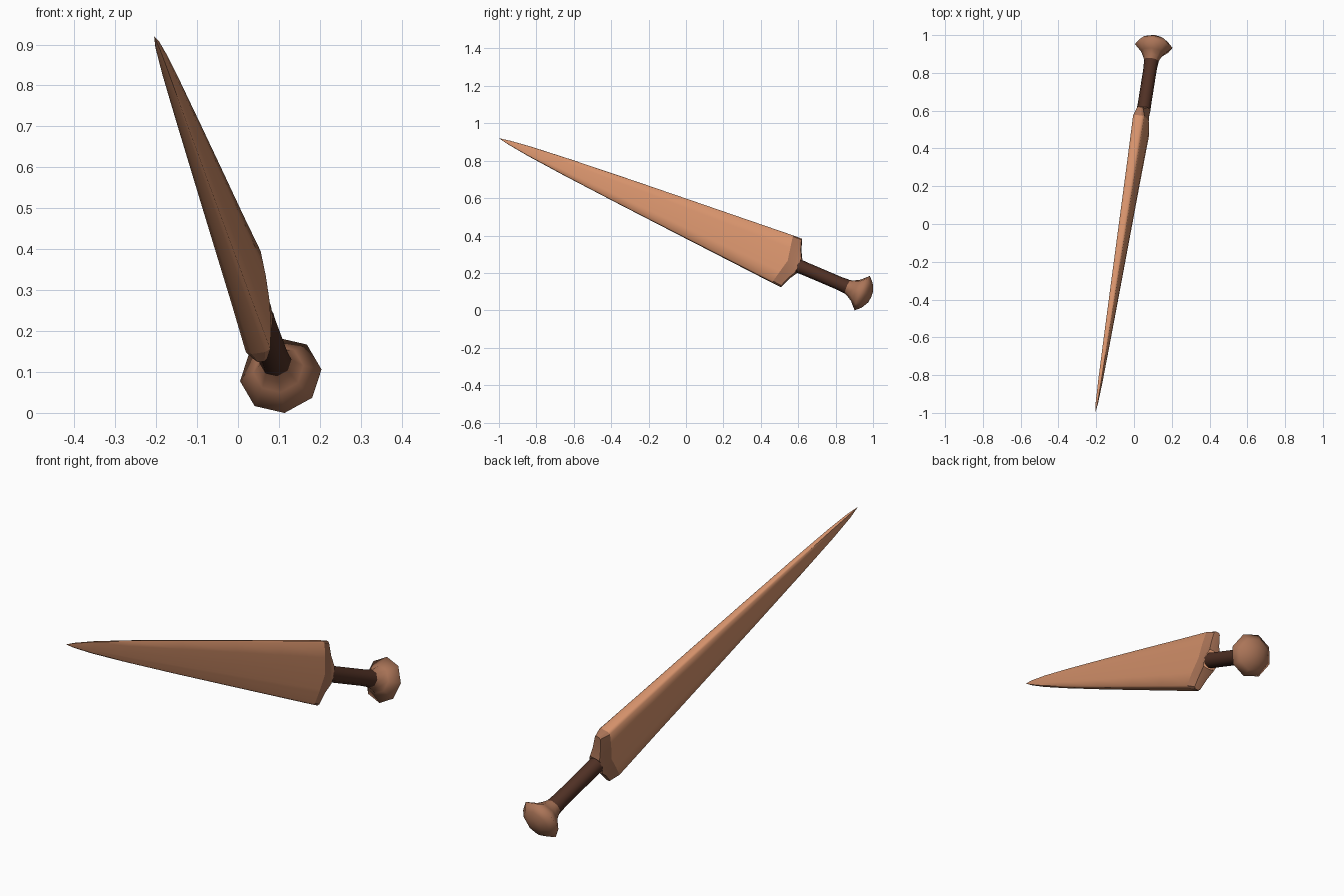
import bpy, bmesh, math
from mathutils import Vector

if "Cube" in bpy.data.objects:
    bpy.data.objects.remove(bpy.data.objects["Cube"])

# Frame of the dagger: tip, axis toward the pommel, width and thickness directions
TIP = Vector((-0.205, -1.0, 0.92))
E = Vector((0.145, 0.910, -0.388)).normalized()
W = Vector((-0.091, 0.403, 0.911))
W = (W - E * W.dot(E)).normalized()
N = E.cross(W)


def material(name, rgb):
    m = bpy.data.materials.new(name)
    m.diffuse_color = (*rgb, 1)
    m.use_nodes = True
    m.node_tree.nodes["Principled BSDF"].inputs["Base Color"].default_value = m.diffuse_color
    return m


COPPER = material("copper", (0.68, 0.292, 0.15))
BROWN = material("copper brown", (0.41, 0.178, 0.098))
DARK = material("dark leather", (0.08, 0.030, 0.018))


def at(s, w, n):
    return TIP + E * s + W * w + N * n


def loft(name, rings, mat, angle):
    """Skin open-ended rings of points; a one-point ring closes an end."""
    bm = bmesh.new()
    rows = [[bm.verts.new(p) for p in r] for r in rings]
    for a, b in zip(rows, rows[1:]):
        k = max(len(a), len(b))
        for i in range(k):
            j = (i + 1) % k
            if len(a) == 1:
                bm.faces.new((a[0], b[j], b[i]))
            elif len(b) == 1:
                bm.faces.new((a[i], a[j], b[0]))
            else:
                bm.faces.new((a[i], a[j], b[j], b[i]))
    # Turn the skin outward
    bm.normal_update()
    f = max(bm.faces, key=lambda f: f.calc_area())
    c = f.calc_center_median() - TIP
    if f.normal.dot(c - E * c.dot(E)) < 0:
        bmesh.ops.reverse_faces(bm, faces=bm.faces)
    me = bpy.data.meshes.new(name)
    bm.to_mesh(me)
    bm.free()
    me.materials.append(mat)
    ob = bpy.data.objects.new(name, me)
    bpy.context.collection.objects.link(ob)
    bpy.ops.object.select_all(action='DESELECT')
    ob.select_set(True)
    bpy.context.view_layer.objects.active = ob
    bpy.ops.object.shade_smooth_by_angle(angle=math.radians(angle))


# Blade cross-section: nearly flat faces with narrow chamfered edges
quarter = [(1, 0.45), (0.95, 0.82), (0.5, 0.96)]
half = quarter + [(0, 1)] + [(-u, v) for u, v in reversed(quarter)]
section = half + [(u, -v) for u, v in reversed(half)]


def blade_ring(s, h, t, bow=0.0):
    return [at(s + bow * (1 - abs(u)), u * h, v * t) for u, v in section]


# Blade: pointed, widening to the shoulders
blade = [[at(0, 0, 0)]]
for s, h, t in [(0.06, 0.011, 0.006), (0.18, 0.026, 0.010), (0.4, 0.046, 0.014),
                (0.75, 0.073, 0.020), (1.1, 0.098, 0.026), (1.4, 0.119, 0.031)]:
    blade.append(blade_ring(s, h, t))
blade_end = blade_ring(1.67, 0.138, 0.037, 0.03)
loft("blade", blade + [blade_end], COPPER, 60)

# Shoulders: bevelled back, closing onto the grip
loft("shoulders", [
    blade_end,
    [at(1.718 + 0.02 * (1 - abs(u)), u * 0.141,
        v * (0.034 - 0.016 * abs(u))) for u, v in section],
    [at(1.738 + 0.012 * (1 - abs(u)), u * 0.085,
        v * (0.034 - 0.008 * abs(u))) for u, v in section],
    blade_ring(1.762, 0.042, 0.034)], BROWN, 30)


def lathe(profile, sides=8):
    rings = []
    for s, r in profile:
        if r == 0:
            rings.append([at(s, 0, 0)])
        else:
            rings.append([at(s, r * math.sin(2 * math.pi * i / sides),
                             r * math.cos(2 * math.pi * i / sides))
                          for i in range(sides)])
    return rings


# Grip
loft("grip", lathe([(1.757, 0.037), (1.8, 0.036), (2.0, 0.036), (2.06, 0.040)]), DARK, 60)

# Pommel: flared neck and shallow dome, shaded smoothly over the rim
loft("pommel", lathe([(2.045, 0.038), (2.068, 0.047), (2.095, 0.062), (2.134, 0.101),
                      (2.163, 0.073), (2.180, 0.041), (2.187, 0)]), BROWN, 180)
